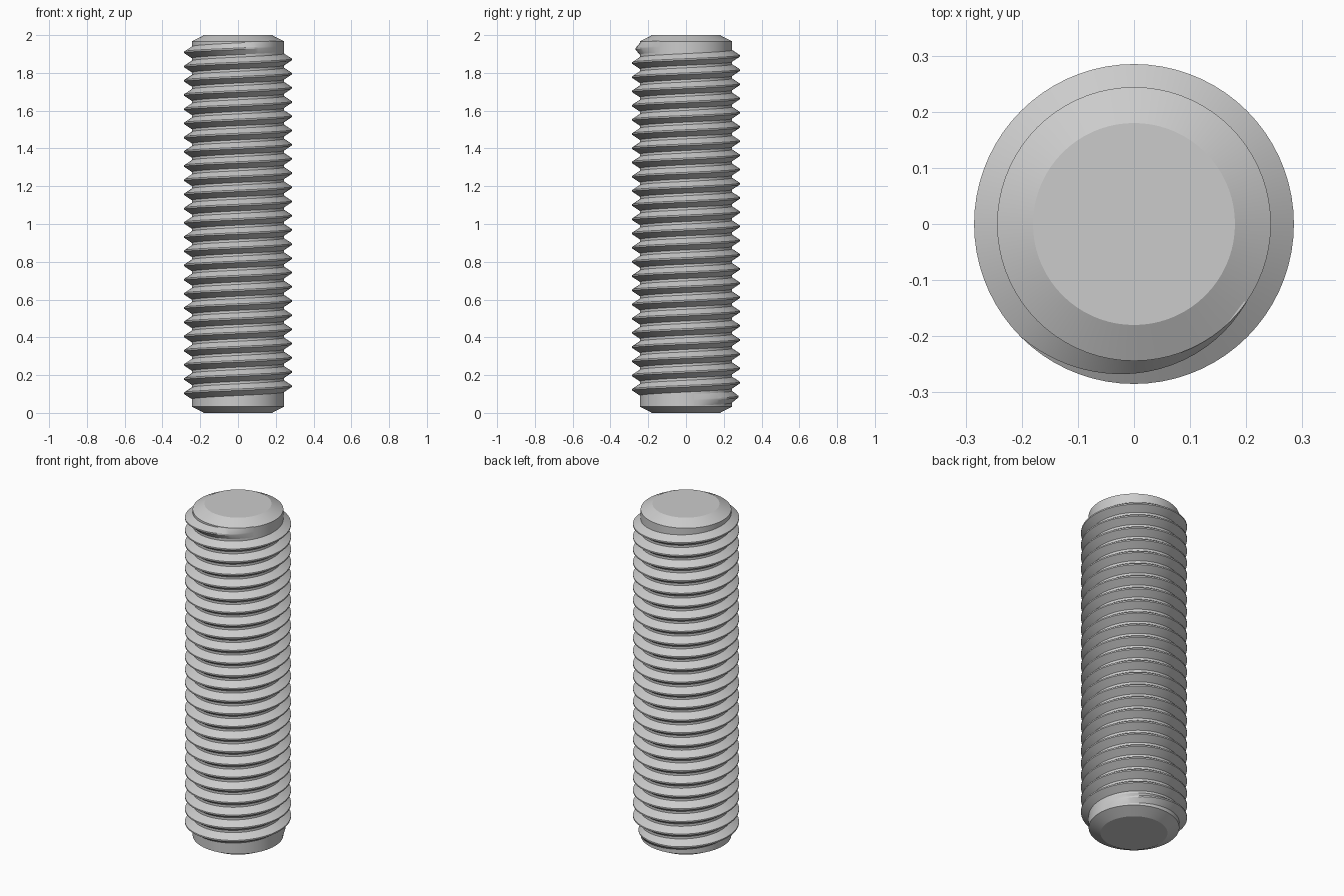
import bpy
import math

cube = bpy.data.objects.get("Cube")
if cube:
    bpy.data.objects.remove(cube, do_unlink=True)

SEGMENTS = 72            # sides per turn
CORE_R, CREST_R, CAP_R = 0.244, 0.285, 0.18
CHAMFER = 0.033
PITCH = 0.0752
BASE, TIP = 0.031, 0.004          # half heights of the thread's foot and crest
START, END = 10, 325 + 24 * 360   # thread ends in degrees around the axis
TAPER = 100                       # run-in and run-out of the thread

steel = bpy.data.materials.new("steel_grey")
steel.use_nodes = True
colour = (0.6, 0.6, 0.6, 1)
steel.diffuse_color = colour
steel.node_tree.nodes["Principled BSDF"].inputs["Base Color"].default_value = colour


def build(name, rings, flip):
    """Skin a list of equal rings of points, capping both ends."""
    n = len(rings[0])
    verts = [p for ring in rings for p in ring]
    faces = [tuple(reversed(range(n))),
             tuple(range(len(verts) - n, len(verts)))]
    for i in range(len(rings) - 1):
        for j in range(n):
            k = (j + 1) % n
            faces.append((i * n + j, i * n + k, (i + 1) * n + k, (i + 1) * n + j))
    if flip:
        faces = [tuple(reversed(f)) for f in faces]
    mesh = bpy.data.meshes.new(name)
    mesh.from_pydata(verts, [], faces)
    mesh.materials.append(steel)
    obj = bpy.data.objects.new(name, mesh)
    bpy.context.collection.objects.link(obj)
    bpy.ops.object.select_all(action="DESELECT")
    obj.select_set(True)
    bpy.context.view_layer.objects.active = obj
    bpy.ops.object.shade_smooth_by_angle(angle=math.radians(25))


def polar(r, degrees, z):
    a = math.radians(degrees)
    return (r * math.cos(a), r * math.sin(a), z)


# Chamfered rod
profile = [(CAP_R, 0), (CORE_R, CHAMFER), (CORE_R, 2 - CHAMFER), (CAP_R, 2)]
build("rod_core", [[polar(r, 360 * s / SEGMENTS, z) for s in range(SEGMENTS)]
                   for r, z in profile], False)

# Right-handed helical ridge whose crest sinks into the rod at both ends
rings = []
steps = round((END - START) * SEGMENTS / 360)
for s in range(steps + 1):
    t = START + (END - START) * s / steps
    fade = max(0.01, min(1, (t - START) / TAPER, (END - t) / TAPER))
    z = 0.104 + PITCH * (t - 180) / 360
    crest = CORE_R + (CREST_R - CORE_R) * fade
    section = [(CORE_R - 0.004, -BASE), (CORE_R, -BASE), (crest, -TIP),
               (crest, TIP), (CORE_R, BASE), (CORE_R - 0.004, BASE)]
    rings.append([polar(r, t, z + dz) for r, dz in section])
build("screw_thread", rings, True)
